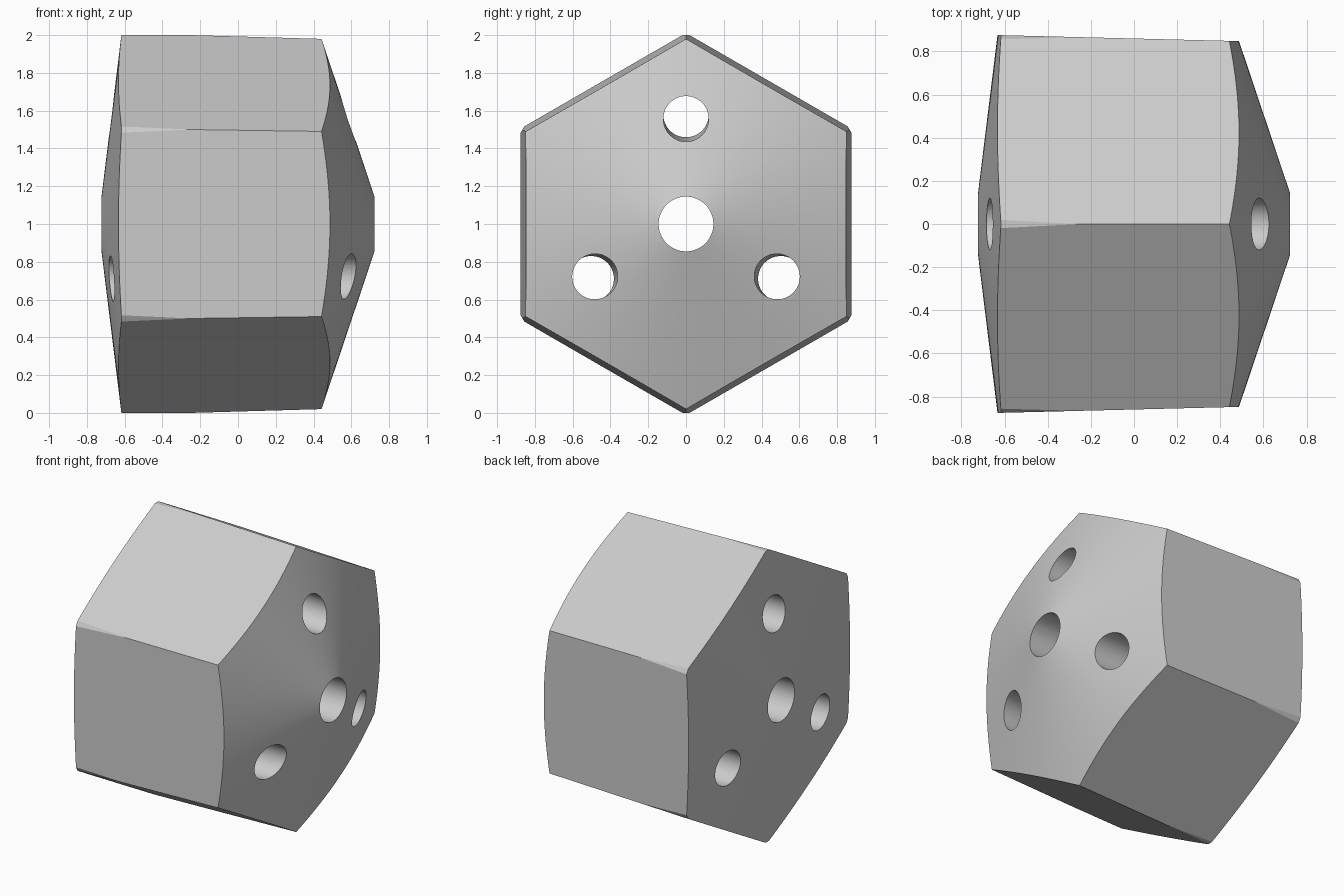
import bpy, bmesh, math
from mathutils import Matrix, Vector

cube = bpy.data.objects.get("Cube")
if cube:
    bpy.data.objects.remove(cube, do_unlink=True)

CENTRE = Matrix.Translation((0, 0, 1))


def lathe(name, profile, steps, placement=Matrix()):
    """Solid turned around the x axis from (x, radius) points."""
    bm = bmesh.new()
    verts = [bm.verts.new((x, 0, r)) for x, r in profile]
    edges = [bm.edges.new(pair) for pair in zip(verts, verts[1:])]
    bmesh.ops.spin(bm, geom=verts + edges, cent=(0, 0, 0), axis=(1, 0, 0),
                   angle=math.tau, steps=steps)
    bmesh.ops.remove_doubles(bm, verts=bm.verts, dist=1e-4)
    bmesh.ops.recalc_face_normals(bm, faces=bm.faces)
    mesh = bpy.data.meshes.new(name)
    bm.to_mesh(mesh)
    bm.free()
    obj = bpy.data.objects.new(name, mesh)
    bpy.context.collection.objects.link(obj)
    obj.matrix_world = CENTRE @ placement
    return obj


def cut(target, tool, operation):
    """Apply a boolean and discard its tool."""
    tool.hide_render = True
    mod = target.modifiers.new(tool.name, 'BOOLEAN')
    mod.object, mod.operation, mod.solver = tool, operation, 'EXACT'
    bpy.context.view_layer.objects.active = target
    bpy.ops.object.modifier_apply(modifier=mod.name)
    bpy.data.objects.remove(tool, do_unlink=True)


def rod(name, radius, placement=Matrix()):
    return lathe(name, [(-1.2, 0), (-1.2, radius), (1.2, radius), (1.2, 0)], 64, placement)


# Body: slightly tapered hexagonal prism
body = lathe("hexagonal_body", [(-1, 0), (-1, 1.0217), (1, 0.9639), (1, 0)], 6)

# Conical ends and rounded corner edges
cut(body, lathe("conical_envelope", [(-0.7405, 0), (-0.6175, 1), (0.4355, 1), (0.7715, 0)], 144),
    'INTERSECT')

# Central bore and three slightly splayed holes around it
cut(body, rod("central_bore", 0.145), 'DIFFERENCE')
for i in range(3):
    turn = Matrix.Rotation(i * math.tau / 3, 4, 'X')
    splay = Matrix.Translation((0, 0, 0.567)) @ Matrix.Rotation(0.018, 4, 'Y')
    cut(body, rod("outer_hole", 0.12, turn @ splay), 'DIFFERENCE')

# Material
grey = bpy.data.materials.new("light_grey")
grey.use_nodes = True
colour = (0.6, 0.6, 0.6, 1)
grey.diffuse_color = colour
grey.node_tree.nodes["Principled BSDF"].inputs["Base Color"].default_value = colour
body.data.materials.clear()
body.data.materials.append(grey)

# Smooth cones and bores, crisp edges
bpy.ops.object.select_all(action='DESELECT')
body.select_set(True)
bpy.context.view_layer.objects.active = body
bpy.ops.object.shade_smooth_by_angle(angle=math.radians(15))
